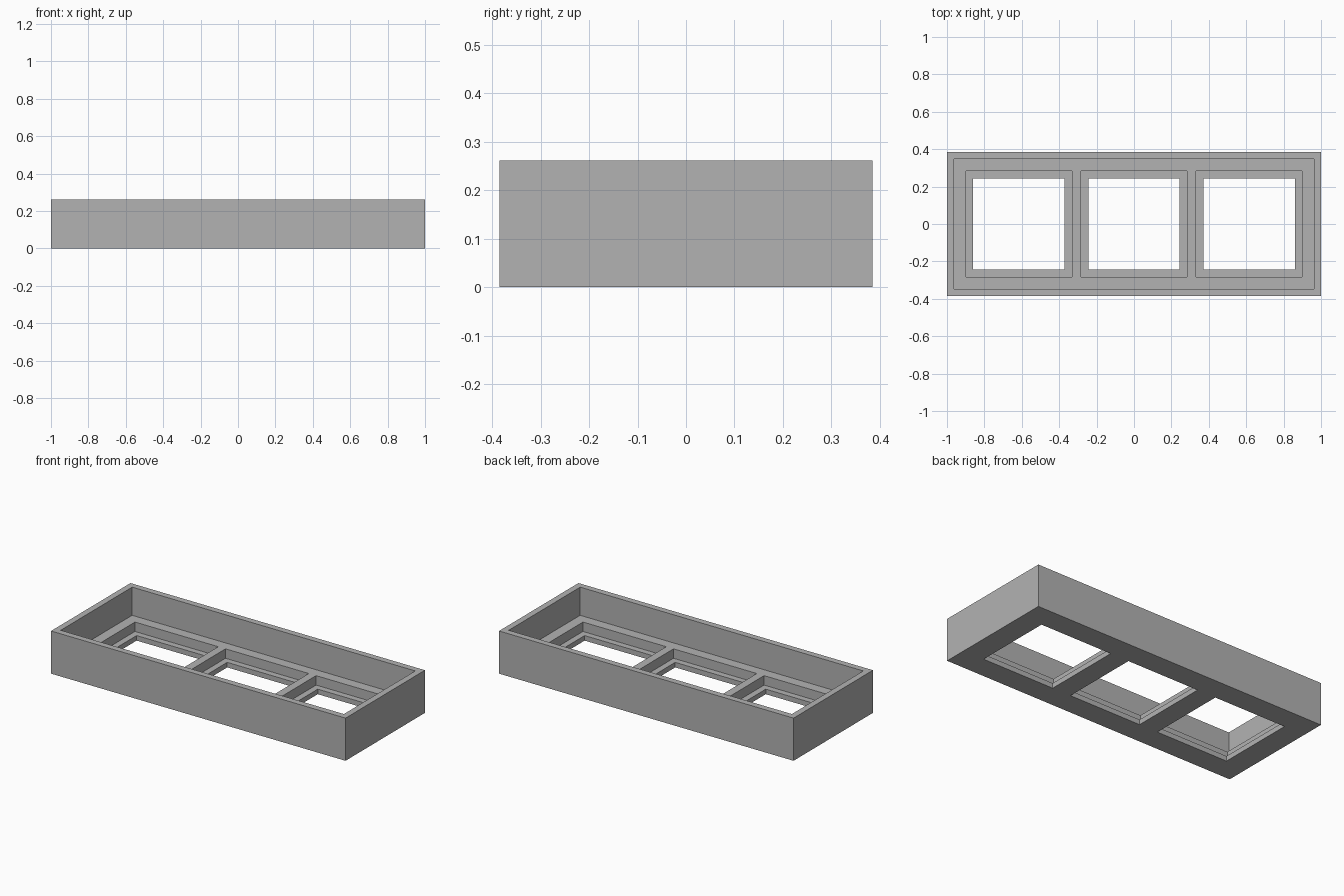
import bpy

cube = bpy.data.objects.get("Cube")
if cube:
    bpy.data.objects.remove(cube, do_unlink=True)

# Overall sizes
HALF_X, HALF_Y, HEIGHT = 1.0, 0.385, 0.262
WALL = 0.0385        # rim thickness and lip width
LIP_Z = 0.031        # top of the thin lip around each opening
FLOOR_Z = 0.089      # top of the thick floor
POCKET = 0.283       # half size of a square recess
SPACING = 0.615      # distance between recess centres

grey = bpy.data.materials.new("mid_grey")
grey.use_nodes = True
colour = (0.45, 0.45, 0.45, 1)
grey.diffuse_color = colour
grey.node_tree.nodes["Principled BSDF"].inputs["Base Color"].default_value = colour


def box(name, x, half_x, half_y, z0, z1):
    bpy.ops.mesh.primitive_cube_add(size=2, location=(x, 0, (z0 + z1) / 2))
    obj = bpy.context.object
    obj.name = name
    obj.scale = (half_x, half_y, (z1 - z0) / 2)
    bpy.ops.object.transform_apply(location=True, scale=True)
    obj.data.materials.append(grey)
    return obj


def carve(body, cutter):
    cutter.hide_render = True
    mod = body.modifiers.new(cutter.name, 'BOOLEAN')
    mod.operation = 'DIFFERENCE'
    mod.solver = 'EXACT'
    mod.object = cutter
    bpy.context.view_layer.objects.active = body
    bpy.ops.object.modifier_apply(modifier=mod.name)
    bpy.data.objects.remove(cutter, do_unlink=True)


# Solid body hollowed into an open tray
tray = box("tray_frame", 0, HALF_X, HALF_Y, 0, HEIGHT)
carve(tray, box("cavity_cutter", 0, HALF_X - WALL, HALF_Y - WALL,
                FLOOR_Z, HEIGHT + 0.1))

# Three square recesses, each with a smaller through opening
for i in (-1, 0, 1):
    x = i * SPACING
    carve(tray, box("recess_cutter", x, POCKET, POCKET, LIP_Z, HEIGHT - 0.05))
    hole = POCKET - WALL
    carve(tray, box("opening_cutter", x, hole, hole, -0.1, HEIGHT - 0.08))
